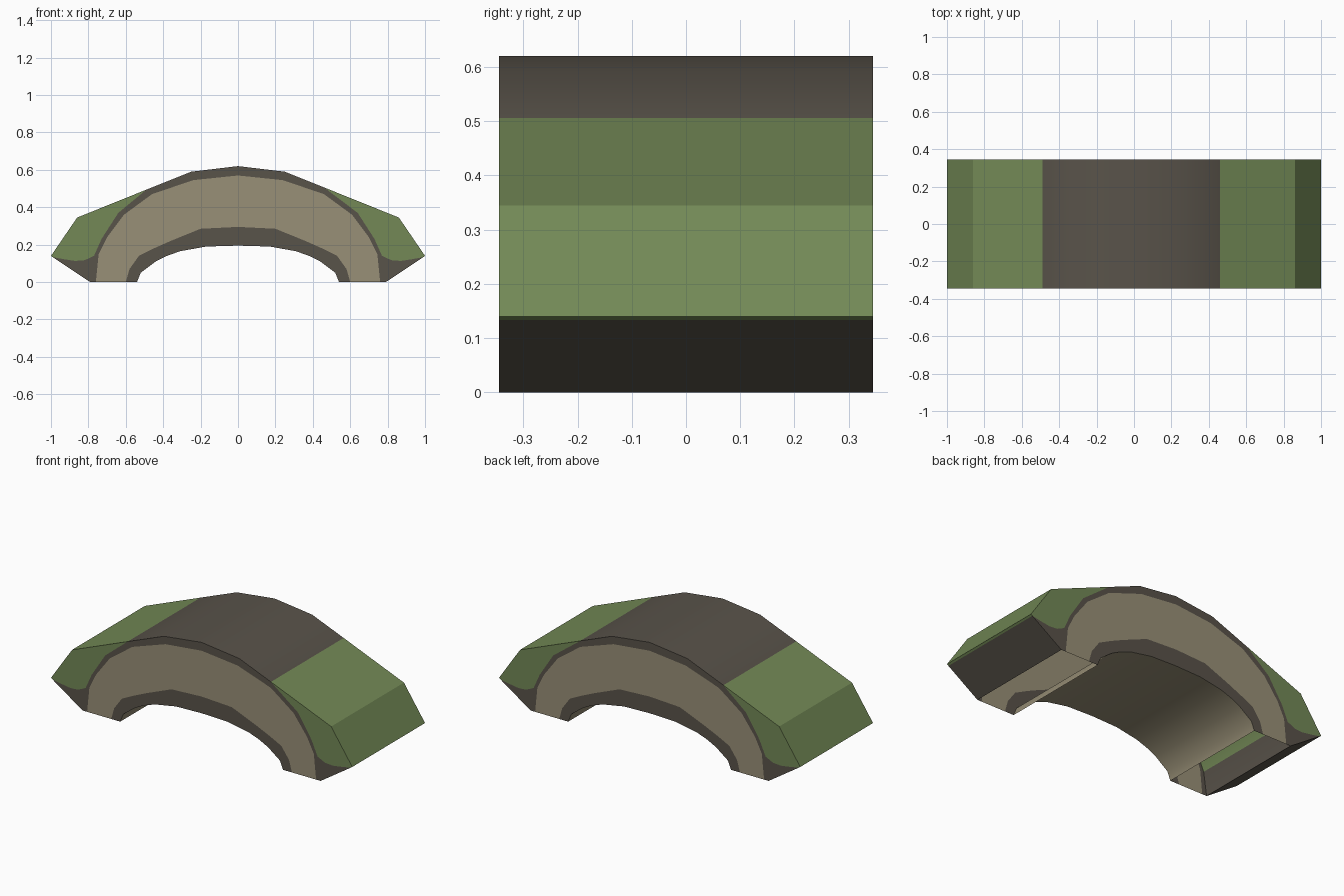
import bpy, bmesh

if "Cube" in bpy.data.objects:
    bpy.data.objects.remove(bpy.data.objects["Cube"])

HALF_DEPTH = 0.345


def material(name, rgb):
    m = bpy.data.materials.new(name)
    lin = [((c / 255 + 0.055) / 1.055) ** 2.4 for c in rgb]
    m.diffuse_color = (*lin, 1)
    m.use_nodes = True
    m.node_tree.nodes["Principled BSDF"].inputs["Base Color"].default_value = m.diffuse_color
    return m


MATS = [material("tan stone", (153, 144, 119)),
        material("dark stone", (89, 83, 74)),
        material("moss green", (115, 137, 86))]
TAN, DARK, GREEN = range(3)

# Half profiles of the arch, from foot to crown
INTRADOS = [(.54, 0), (.52, .05), (.44, .11), (.38, .14), (.31, .165), (.17, .19), (0, .195)]
BAND_IN = [(.60, 0), (.58, .07), (.53, .14), (.45, .18), (.36, .22), (.20, .285), (0, .295)]
BAND_OUT = [(.76, 0), (.745, .15), (.70, .24), (.61, .36), (.46, .47), (.24, .545), (0, .57)]
EXTRADOS = [(.79, 0), (.77, .14), (.73, .23), (.64, .37), (.47, .50), (.25, .59), (0, .62)]
JUNCTION = {1: (.46, .506), -1: (.49, .494)}   # where the bank meets the arch


def extrados(side):
    pts = list(EXTRADOS)
    pts[4] = JUNCTION[side]
    return pts


def full(half_right, half_left):
    """Join both halves into one curve running from right foot to left foot."""
    return half_right + [(-x, z) for x, z in reversed(half_left[:-1])]


def finish(bm, name):
    bmesh.ops.remove_doubles(bm, verts=bm.verts, dist=0.0005)
    bmesh.ops.recalc_face_normals(bm, faces=bm.faces)
    me = bpy.data.meshes.new(name)
    bm.to_mesh(me)
    bm.free()
    for m in MATS:
        me.materials.append(m)
    ob = bpy.data.objects.new(name, me)
    bpy.context.collection.objects.link(ob)
    return ob


def face(bm, pts, mat):
    f = bm.faces.new([bm.verts.new(p) for p in pts])
    f.material_index = mat


def cap(bm, outline, mat):
    """Same flat outline on the front and the back."""
    for y in (-HALF_DEPTH, HALF_DEPTH):
        face(bm, [(x, y, z) for x, z in outline], mat)


def wall(bm, a, b, mat):
    """Rectangle spanning the depth between two profile points."""
    d = HALF_DEPTH
    face(bm, [(a[0], -d, a[1]), (b[0], -d, b[1]), (b[0], d, b[1]), (a[0], d, a[1])], mat)


# Arch ring: banded sides, curved soffit and back, open at the feet
bm = bmesh.new()
curves = [full(c, c) for c in (INTRADOS, BAND_IN, BAND_OUT)]
curves.append(full(extrados(1), extrados(-1)))
for inner, outer, mat in zip(curves, curves[1:], (DARK, TAN, DARK)):
    for i in range(len(inner) - 1):
        cap(bm, [inner[i], outer[i], outer[i + 1], inner[i + 1]], mat)
count = len(curves[0]) - 1
for i in range(count):
    wall(bm, curves[0][i], curves[0][i + 1], TAN)
    step = min(i, count - 1 - i)
    # buried part of the back is green, foot and exposed top are dark
    wall(bm, curves[3][i], curves[3][i + 1], GREEN if 1 <= step <= 3 else DARK)
ring = finish(bm, "arch_ring")
bpy.context.view_layer.objects.active = ring
ring.select_set(True)
bpy.ops.object.shade_smooth_by_angle(angle=0.6)
ring.select_set(False)

# Banks: wedges against both sides of the ring, dark below and mossy above
for side, name in ((1, "right_bank"), (-1, "left_bank")):
    bm = bmesh.new()
    back = extrados(side)
    foot, toe, tip, shoulder = (.79, 0), (.99, .133), (1, .14), (.86, .345)
    seam = [(.93, .122), (.87, .113), (.82, .117)]
    flip = lambda pts: [(side * x, z) for x, z in pts]
    cap(bm, flip([foot, toe] + seam + [back[1]]), DARK)
    cap(bm, flip([toe, tip, shoulder] + back[4:0:-1] + seam[::-1]), GREEN)
    outline = flip([foot, toe, tip, shoulder, back[4]])
    for i in range(4):
        wall(bm, outline[i], outline[i + 1], DARK if i == 0 else GREEN)
    finish(bm, name)
